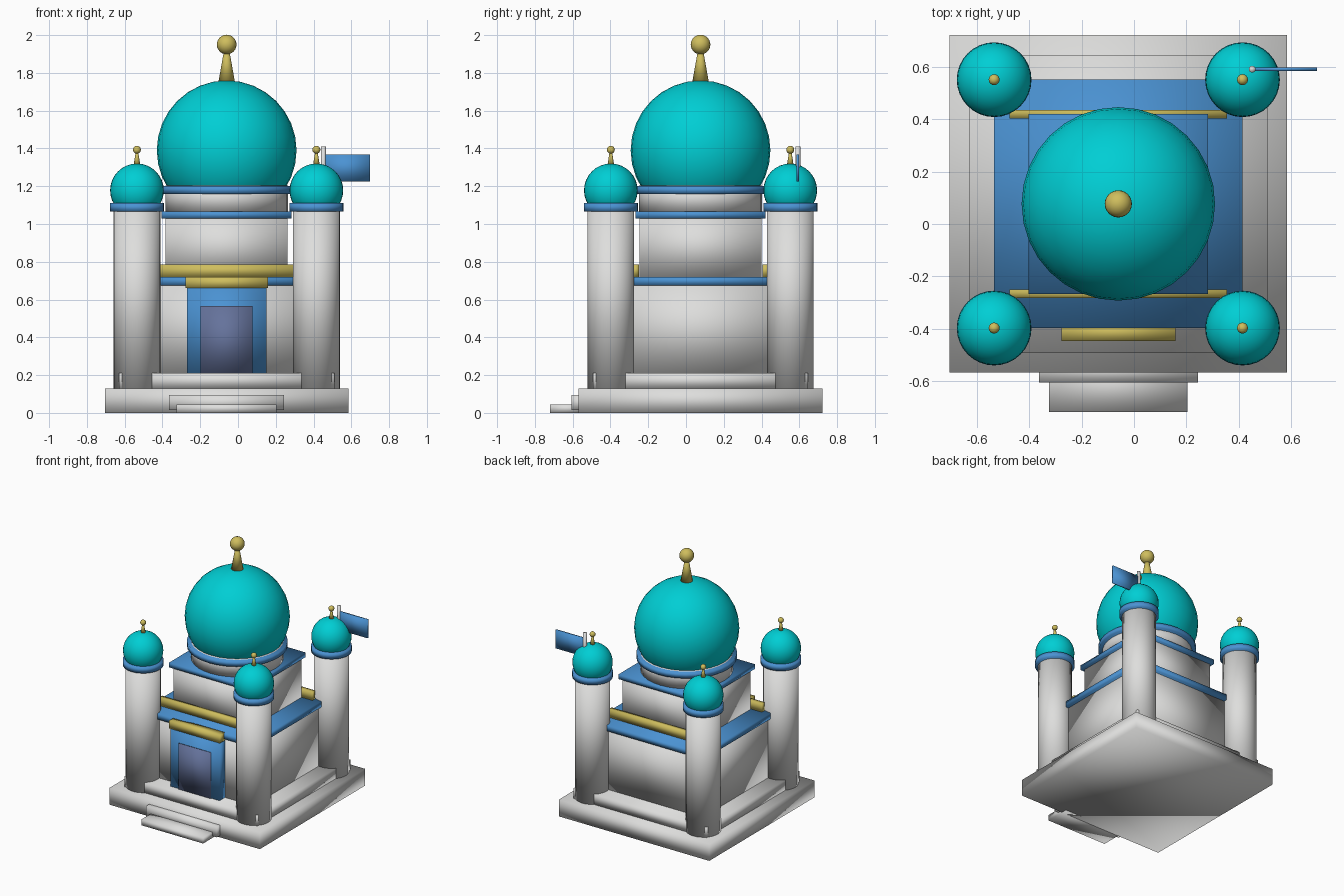
import bpy

cube = bpy.data.objects.get("Cube")
if cube:
    bpy.data.objects.remove(cube, do_unlink=True)

CX, CY = -0.06, 0.077      # axis of the building
TOWER_OFFSET = 0.475


def material(name, rgb):
    m = bpy.data.materials.new(name)
    m.use_nodes = True
    m.diffuse_color = (*rgb, 1)
    m.node_tree.nodes["Principled BSDF"].inputs["Base Color"].default_value = (*rgb, 1)
    return m


STONE = material("pale stone", (0.73, 0.73, 0.72))
TEAL = material("turquoise", (0.0, 0.62, 0.66))
BLUE = material("trim blue", (0.07, 0.29, 0.65))
GOLD = material("gold", (0.62, 0.51, 0.11))
SLATE = material("door slate", (0.13, 0.17, 0.33))


def finish(name, mat):
    ob = bpy.context.object
    ob.name = name
    ob.data.materials.append(mat)
    bpy.ops.object.shade_smooth()
    return ob


def box(name, mat, x, y, z):
    """Box from (low, high) pairs; x and y are relative to the building axis."""
    lows, highs = zip(x, y, z)
    mid = [(a + b) / 2 for a, b in zip(lows, highs)]
    bpy.ops.mesh.primitive_cube_add(size=1, location=(CX + mid[0], CY + mid[1], mid[2]))
    bpy.context.object.scale = [b - a for a, b in zip(lows, highs)]
    bpy.ops.object.transform_apply(location=False, rotation=False, scale=True)
    return finish(name, mat)


def block(name, mat, half, z):
    return box(name, mat, (-half, half), (-half, half), z)


def column(name, mat, x, y, z, r, top=None, sides=32):
    bpy.ops.mesh.primitive_cone_add(
        vertices=sides, radius1=r, radius2=r if top is None else top, depth=z[1] - z[0],
        location=(CX + x, CY + y, (z[0] + z[1]) / 2))
    return finish(name, mat)


def ball(name, mat, x, y, z, r, sides=32):
    bpy.ops.mesh.primitive_uv_sphere_add(
        segments=sides, ring_count=sides // 2, radius=r, location=(CX + x, CY + y, z))
    return finish(name, mat)


# Platform and entrance steps
block("base_platform", STONE, 0.645, (0, 0.13))
block("upper_platform", STONE, 0.57, (0.13, 0.21))
box("upper_step", STONE, (-0.304, 0.304), (-0.683, -0.60), (0.015, 0.095))
box("lower_step", STONE, (-0.265, 0.265), (-0.797, -0.60), (0, 0.045))

# Main hall with cornices
block("main_hall", STONE, 0.45, (0.21, 0.68))
block("lower_cornice", BLUE, 0.475, (0.675, 0.72))
block("upper_hall", STONE, 0.323, (0.72, 1.035))
block("upper_cornice", BLUE, 0.344, (1.03, 1.067))
for side, label in ((-1, "front"), (1, "back")):
    ys = sorted((side * 0.327, side * 0.36))
    box(label + "_parapet", GOLD, (-0.416, 0.416), ys, (0.72, 0.785))

# Entrance
box("portal", BLUE, (-0.21, 0.21), (-0.517, -0.44), (0.21, 0.67))
box("portal_lintel", GOLD, (-0.218, 0.218), (-0.524, -0.46), (0.66, 0.72))
box("door", SLATE, (-0.138, 0.138), (-0.525, -0.516), (0.21, 0.565))

# Central dome
column("drum", STONE, 0, 0, (1.06, 1.205), 0.325)
column("drum_ring", BLUE, 0, 0, (1.16, 1.2), 0.354)
ball("main_dome", TEAL, 0, 0, 1.39, 0.37)
column("main_spire", GOLD, 0, 0, (1.755, 1.93), 0.043, 0.012, 24)
ball("main_finial", GOLD, 0, 0, 1.95, 0.052, 24)

# Four corner towers
for sx, h in ((-1, "right"), (1, "left")):
    for sy, d in ((-1, "front"), (1, "back")):
        p = d + "_" + h + "_tower"
        x, y = sx * TOWER_OFFSET, sy * TOWER_OFFSET
        column(p, STONE, x, y, (0.13, 1.07), 0.124)
        column(p + "_ring", BLUE, x, y, (1.065, 1.11), 0.143)
        ball(p + "_dome", TEAL, x, y, 1.178, 0.142)
        column(p + "_spire", GOLD, x, y, (1.31, 1.385), 0.018, 0.006, 16)
        ball(p + "_finial", GOLD, x, y, 1.393, 0.021, 16)

# Flag on the back left tower
column("flagpole", STONE, 0.512, 0.515, (1.18, 1.41), 0.013, sides=12)
box("flag", BLUE, (0.515, 0.76), (0.509, 0.521), (1.225, 1.368))
